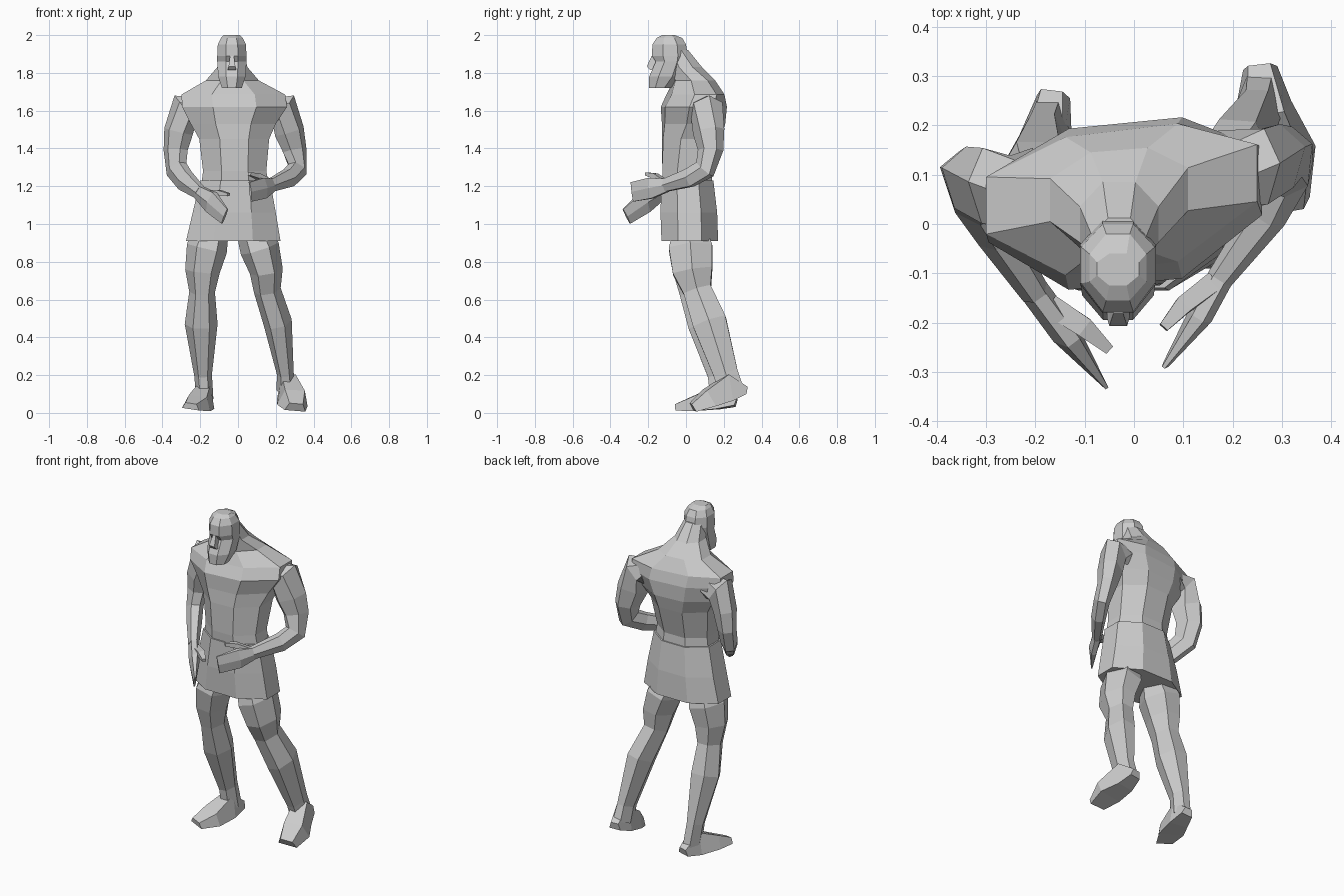
import bpy, bmesh, math
from mathutils import Vector


def skin(name, rings):
    """Join equal-sized rings of points into a closed flat-shaded object."""
    bm = bmesh.new()
    loops = [[bm.verts.new(p) for p in ring] for ring in rings]
    n = len(loops[0])
    for lo, hi in zip(loops, loops[1:]):
        for i in range(n):
            j = (i + 1) % n
            bm.faces.new((lo[i], lo[j], hi[j], hi[i]))
    bm.faces.new(loops[0][::-1])
    bm.faces.new(loops[-1])
    bmesh.ops.recalc_face_normals(bm, faces=bm.faces)
    me = bpy.data.meshes.new(name)
    bm.to_mesh(me)
    bm.free()
    ob = bpy.data.objects.new(name, me)
    bpy.context.collection.objects.link(ob)
    return ob


def polygon(n):
    """Regular polygon with a flat front, stretched to fill -1..1."""
    off = math.pi / n if n % 4 == 0 else 0
    pts = [(math.cos(off + i * math.tau / n), math.sin(off + i * math.tau / n)) for i in range(n)]
    mx, my = max(p[0] for p in pts), max(p[1] for p in pts)
    return [(x / mx, y / my) for x, y in pts]


def stack(name, sections, n=8):
    """Level sections: z, left x, right x, front y, widest y, back y, twist."""
    rings = []
    for z, x0, x1, yf, ym, yb, *twist in sections:
        cx, hw = (x0 + x1) / 2, (x1 - x0) / 2
        k = twist[0] if twist else 0
        rings.append([(cx + hw * u, ym + v * (yb - ym if v > 0 else ym - yf) + k * hw * u, z)
                      for u, v in polygon(n)])
    return skin(name, rings)


def limb(name, side, sections, n=6, top=1.0):
    """Path sections: x, y, z, half width along side, half thickness.
    top narrows the upper side of each ring."""
    pts = [Vector(s[:3]) for s in sections]
    rings = []
    for i, s in enumerate(sections):
        before = (pts[i] - pts[i - 1]).normalized() if i else Vector()
        after = (pts[i + 1] - pts[i]).normalized() if i + 1 < len(pts) else Vector()
        t = (before + after).normalized()
        a = Vector(side)
        a = (a - t * a.dot(t)).normalized()
        b = t.cross(a)
        rings.append([pts[i] + a * u * s[3] * (top if b.z * v > 0 else 1) + b * v * s[4]
                      for u, v in polygon(n)])
    return skin(name, rings)


# Torso with sloping shoulders and neck, slightly twisted
stack("torso", [
    (1.20, -0.195, 0.165, -0.12, 0.01, 0.14),
    (1.28, -0.185, 0.15, -0.125, 0.01, 0.135),
    (1.45, -0.205, 0.165, -0.125, 0.03, 0.18, 0.04),
    (1.53, -0.25, 0.20, -0.12, 0.06, 0.20, 0.08),
    (1.62, -0.295, 0.26, -0.122, 0.07, 0.205, 0.1),
    (1.685, -0.30, 0.25, -0.09, 0.085, 0.19, 0.12),
    (1.76, -0.17, 0.11, -0.06, 0.07, 0.15, 0.08),
    (1.83, -0.11, 0.05, -0.09, 0.0, 0.085),
    (1.92, -0.085, 0.025, -0.10, -0.05, 0.012)])

# Flared skirt
stack("skirt", [
    (0.91, -0.275, 0.225, -0.13, 0.02, 0.17),
    (1.06, -0.24, 0.20, -0.135, 0.02, 0.165),
    (1.23, -0.20, 0.17, -0.13, 0.01, 0.145)])

# Head with beard
stack("head", [
    (1.72, -0.085, 0.02, -0.195, -0.14, -0.08),
    (1.78, -0.105, 0.04, -0.195, -0.11, -0.02),
    (1.86, -0.11, 0.045, -0.160, -0.08, 0.0),
    (1.89, -0.11, 0.045, -0.180, -0.08, 0.01),
    (1.95, -0.107, 0.042, -0.178, -0.08, 0.0),
    (1.985, -0.09, 0.025, -0.155, -0.09, -0.02),
    (2.0, -0.075, 0.01, -0.125, -0.09, -0.06)])
stack("nose", [
    (1.815, -0.055, -0.009, -0.19, -0.18, -0.15),
    (1.835, -0.050, -0.014, -0.207, -0.18, -0.15),
    (1.89, -0.042, -0.022, -0.182, -0.17, -0.15)], 4)

# Arms, growing out of the shoulders and bent forward at the elbow
limb("right_arm", (0.77, 0.64, 0), [
    (-0.20, 0.075, 1.605, 0.08, 0.06),
    (-0.28, 0.07, 1.605, 0.085, 0.085),
    (-0.315, 0.075, 1.49, 0.066, 0.08),
    (-0.33, 0.08, 1.39, 0.053, 0.068),
    (-0.325, 0.05, 1.29, 0.047, 0.062),
    (-0.28, -0.02, 1.23, 0.042, 0.055),
    (-0.20, -0.14, 1.165, 0.03, 0.035)])
limb("left_arm", (0.77, -0.64, 0), [
    (0.17, 0.11, 1.605, 0.08, 0.06),
    (0.24, 0.11, 1.605, 0.085, 0.085),
    (0.272, 0.12, 1.49, 0.07, 0.08),
    (0.30, 0.13, 1.39, 0.055, 0.065),
    (0.315, 0.10, 1.29, 0.045, 0.055),
    (0.27, 0.02, 1.245, 0.042, 0.048),
    (0.175, -0.11, 1.205, 0.027, 0.034)])

# Mitten hands and thumbs
limb("right_hand", (0.77, 0.64, 0), [
    (-0.21, -0.125, 1.17, 0.03, 0.035),
    (-0.14, -0.22, 1.115, 0.03, 0.058),
    (-0.07, -0.315, 1.04, 0.007, 0.045)])
limb("right_thumb", (0.77, 0.64, 0), [
    (-0.17, -0.165, 1.16, 0.022, 0.02),
    (-0.10, -0.21, 1.165, 0.02, 0.015),
    (-0.05, -0.255, 1.155, 0.01, 0.008)], 4)
limb("left_hand", (0.77, -0.64, 0), [
    (0.18, -0.10, 1.205, 0.027, 0.034),
    (0.135, -0.185, 1.19, 0.026, 0.055),
    (0.065, -0.285, 1.17, 0.007, 0.052)])
limb("left_thumb", (0.77, -0.64, 0), [
    (0.16, -0.12, 1.22, 0.02, 0.018),
    (0.10, -0.165, 1.255, 0.018, 0.014),
    (0.06, -0.21, 1.265, 0.01, 0.008)], 4)

# Legs
limb("right_leg", (1, 0, 0), [
    (-0.145, 0.02, 0.94, 0.095, 0.09),
    (-0.165, 0.02, 0.87, 0.108, 0.11),
    (-0.188, 0.025, 0.75, 0.092, 0.092),
    (-0.19, 0.04, 0.64, 0.068, 0.075),
    (-0.195, 0.09, 0.47, 0.087, 0.08),
    (-0.185, 0.17, 0.20, 0.047, 0.055),
    (-0.175, 0.19, 0.07, 0.045, 0.06)])
limb("left_leg", (1, 0, 0), [
    (0.09, 0.02, 0.94, 0.095, 0.09),
    (0.115, 0.025, 0.87, 0.105, 0.115),
    (0.15, 0.035, 0.75, 0.088, 0.105),
    (0.155, 0.06, 0.65, 0.072, 0.075),
    (0.21, 0.125, 0.48, 0.076, 0.09),
    (0.25, 0.21, 0.21, 0.045, 0.065),
    (0.255, 0.24, 0.12, 0.05, 0.065)])

# Feet with narrow insteps, the left heel lifted
limb("right_foot", (0.95, 0.3, 0), [
    (-0.165, 0.265, 0.055, 0.034, 0.02),
    (-0.18, 0.17, 0.085, 0.055, 0.065),
    (-0.215, 0.05, 0.055, 0.075, 0.036),
    (-0.25, -0.045, 0.035, 0.048, 0.016)], 4, 0.65)
limb("left_foot", (0.95, 0.3, 0), [
    (0.255, 0.32, 0.118, 0.035, 0.02),
    (0.265, 0.23, 0.135, 0.058, 0.07),
    (0.295, 0.12, 0.08, 0.082, 0.046),
    (0.305, 0.035, 0.03, 0.056, 0.022)], 4, 0.65)
